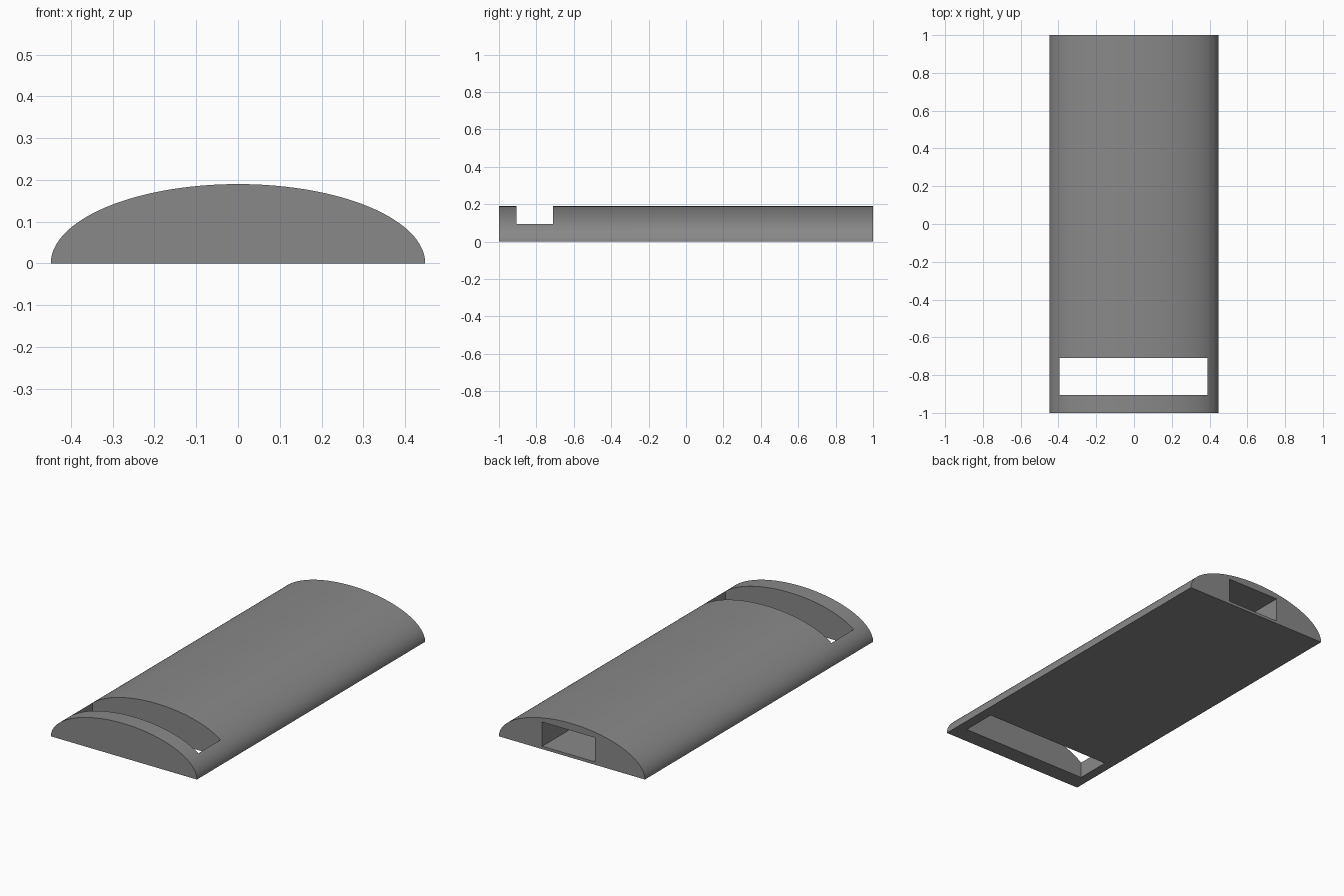
import bpy
import math

if "Cube" in bpy.data.objects:
    bpy.data.objects.remove(bpy.data.objects["Cube"])

A, H = 0.448, 0.19   # half width and height of the domed section
SEG = 64             # steps along the dome

grey = bpy.data.materials.new("mid grey")
grey.diffuse_color = (0.25, 0.25, 0.25, 1)
grey.use_nodes = True
grey.node_tree.nodes["Principled BSDF"].inputs["Base Color"].default_value = grey.diffuse_color


def prism(name, profile, y0, y1):
    """Extrude an (x, z) profile along y."""
    n = len(profile)
    verts = [(x, y, z) for y in (y0, y1) for x, z in profile]
    faces = [tuple(range(n)), tuple(range(2 * n - 1, n - 1, -1))]
    faces += [(i, i + n, (i + 1) % n + n, (i + 1) % n) for i in range(n)]
    mesh = bpy.data.meshes.new(name)
    mesh.from_pydata(verts, [], faces)
    mesh.materials.append(grey)
    obj = bpy.data.objects.new(name, mesh)
    bpy.context.collection.objects.link(obj)
    return obj


def box(name, x0, x1, y0, y1, z0, z1):
    return prism(name, [(x0, z0), (x1, z0), (x1, z1), (x0, z1)], y0, y1)


# Long half-elliptical body with a flat underside
dome = [(A * math.cos(math.pi * i / SEG), H * math.sin(math.pi * i / SEG))
        for i in range(SEG + 1)]
body = prism("domed_body", dome, -1, 1)

# Slot through the front part, and blind pocket in the back end
cutters = [
    box("slot_cutter", -0.395, 0.39, -0.905, -0.71, -0.1, 0.3),
    box("pocket_cutter", -0.142, 0.182, 0.0, 1.1, 0.016, 0.15),
]
bpy.context.view_layer.objects.active = body
body.select_set(True)
for cutter in cutters:
    mod = body.modifiers.new(cutter.name, 'BOOLEAN')
    mod.operation = 'DIFFERENCE'
    mod.solver = 'EXACT'
    mod.object = cutter
    bpy.ops.object.modifier_apply(modifier=mod.name)
    bpy.data.objects.remove(cutter)

# Smooth dome, crisp edges
bpy.ops.object.shade_smooth_by_angle(angle=math.radians(30))
